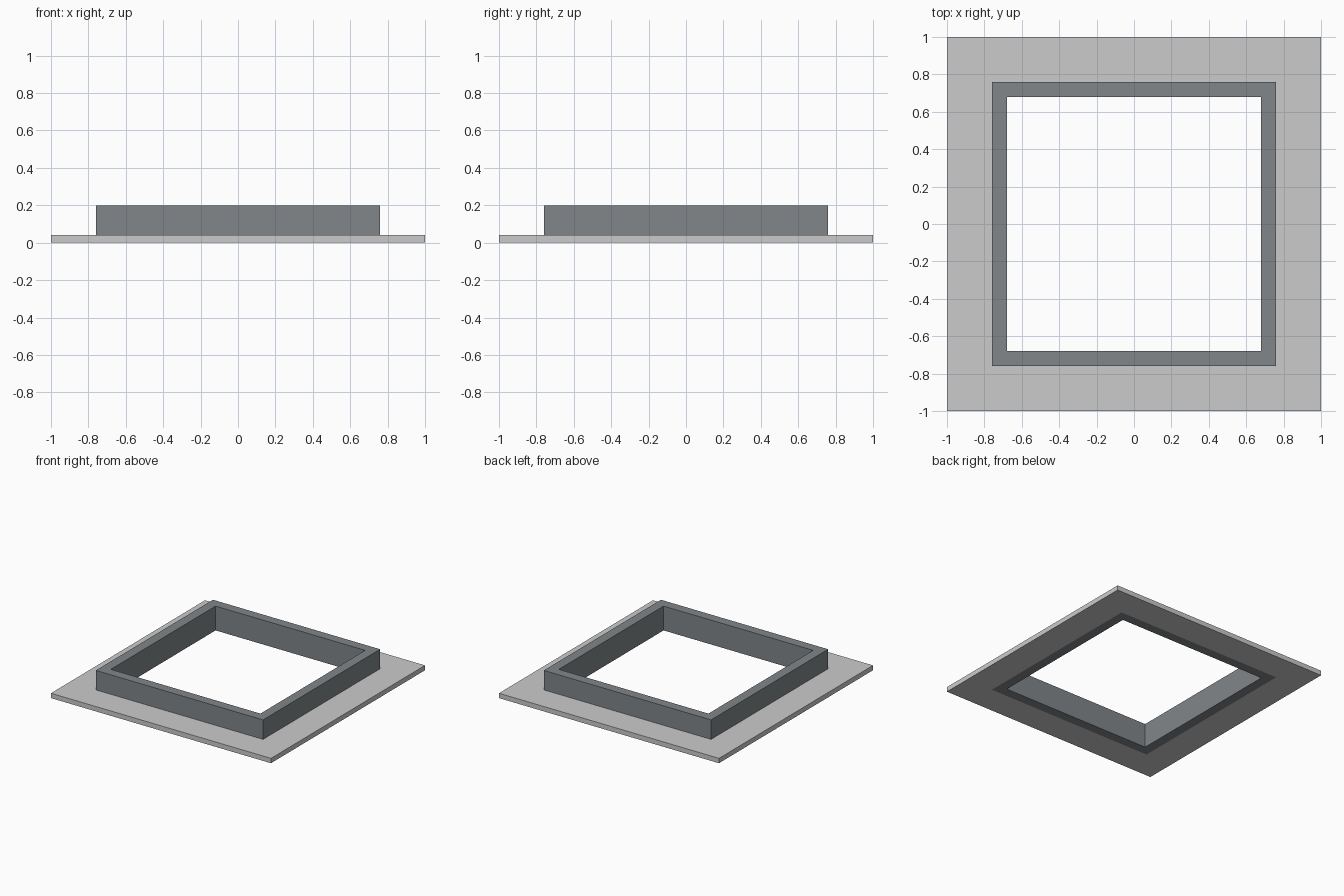
import bpy
import bmesh

if "Cube" in bpy.data.objects:
    bpy.data.objects.remove(bpy.data.objects["Cube"])


def square_frame(name, outer, inner, z0, z1, color=None):
    """Square ring with half-widths outer/inner, from z0 to z1."""
    bm = bmesh.new()
    corners = [(-1, -1), (1, -1), (1, 1), (-1, 1)]
    rings = [[bm.verts.new((x * r, y * r, z)) for x, y in corners]
             for r, z in ((outer, z0), (outer, z1), (inner, z1), (inner, z0))]
    for k in range(4):
        a, b = rings[k], rings[(k + 1) % 4]
        for i in range(4):
            j = (i + 1) % 4
            bm.faces.new((a[i], a[j], b[j], b[i]))
    bmesh.ops.recalc_face_normals(bm, faces=bm.faces)
    mesh = bpy.data.meshes.new(name)
    bm.to_mesh(mesh)
    bm.free()
    if color:
        mat = bpy.data.materials.new(name + "_paint")
        mat.diffuse_color = color
        mat.use_nodes = True
        mat.node_tree.nodes["Principled BSDF"].inputs["Base Color"].default_value = mat.diffuse_color
        mesh.materials.append(mat)
    obj = bpy.data.objects.new(name, mesh)
    bpy.context.collection.objects.link(obj)
    return obj


# Thin flat flange around the opening
square_frame("base_flange", 1.0, 0.76, 0.0, 0.04)

# Raised dark curb, flush with the underside of the flange
square_frame("raised_curb", 0.76, 0.68, 0.0, 0.2, (0.22, 0.24, 0.255, 1))
